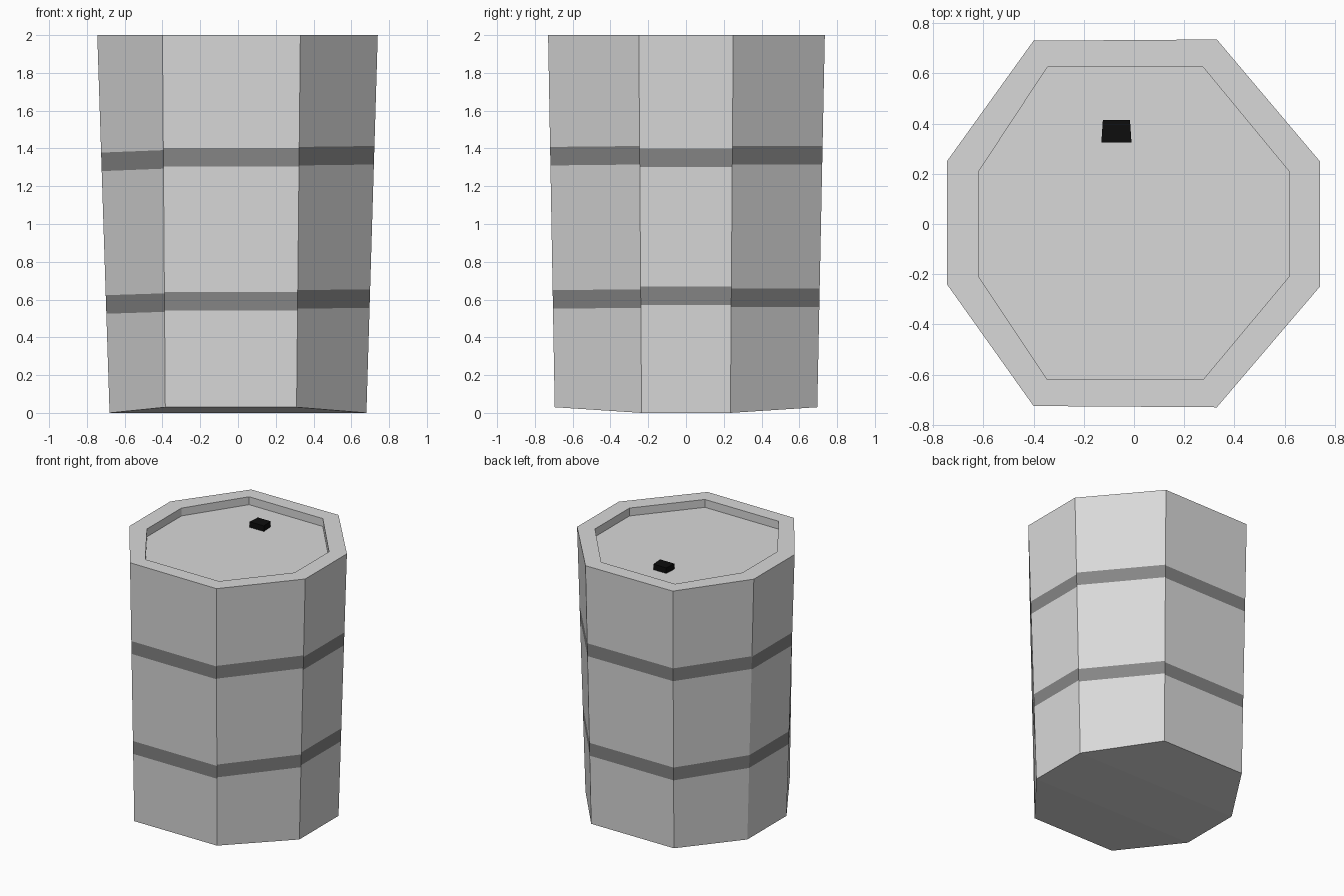
import bpy
from mathutils import Vector

if "Cube" in bpy.data.objects:
    bpy.data.objects.remove(bpy.data.objects["Cube"])


def material(name, v):
    m = bpy.data.materials.new(name)
    m.diffuse_color = (v, v, v, 1)
    m.use_nodes = True
    m.node_tree.nodes["Principled BSDF"].inputs["Base Color"].default_value = m.diffuse_color
    return m


body = material("light grey", 0.69)
dark = material("dark grey", 0.235)
black = material("black", 0.004)


def make(name, verts, faces, mats, indices=None):
    me = bpy.data.meshes.new(name)
    me.from_pydata(verts, [], faces)
    for m in mats:
        me.materials.append(m)
    if indices:
        for p, i in zip(me.polygons, indices):
            p.material_index = i
    me.update()
    ob = bpy.data.objects.new(name, me)
    bpy.context.collection.objects.link(ob)
    return ob


# Octagon outlines, counter-clockwise from the front-left corner
top = [(-.40, -.725), (.33, -.73), (.74, -.25), (.74, .25),
       (.33, .735), (-.40, .73), (-.745, .25), (-.745, -.24)]
bot = [(-.385, -.695), (.31, -.695), (.68, -.235), (.68, .235),
       (.31, .695), (-.385, .695), (-.68, .235), (-.68, -.235)]
inner = [(-.345, -.62), (.275, -.62), (.62, -.207), (.62, .207),
         (.275, .625), (-.345, .625), (-.62, .207), (-.62, -.207)]
T = [Vector((x, y, 2)) for x, y in top]
B = [Vector((x, y, .03 if abs(y) > .5 else 0)) for x, y in bot]

# Barrel wall: each side is split by two dark bands
# (band start heights per side: lower start, lower end, upper start, upper end)
bands = [(.543, .543, 1.305, 1.305), (.553, .555, 1.31, 1.315),
         (.57, .57, 1.302, 1.302), (.56, .56, 1.315, 1.315),
         (.55, .55, 1.31, 1.31), (.55, .55, 1.31, 1.31),
         (.55, .55, 1.305, 1.305), (.525, .535, 1.28, 1.293)]
W = .098
verts, faces, idx = [], [], []


def at(i, z):
    return B[i].lerp(T[i], (z - B[i].z) / (2 - B[i].z))


for i, (l0, l1, u0, u1) in enumerate(bands):
    j = (i + 1) % 8
    rows = [(B[i].z, B[j].z), (l0, l1), (l0 + W, l1 + W),
            (u0, u1), (u0 + W, u1 + W), (2, 2)]
    n = len(verts)
    for a, b in rows:
        verts += [at(i, a), at(j, b)]
    for r in range(5):
        k = n + 2 * r
        faces.append((k, k + 1, k + 3, k + 2))
        idx.append(r % 2)
make("barrel_wall", verts, faces, [body, dark], idx)

# Lid: flat rim, recess wall and sunken floor
F = 1.94
verts = T + [Vector((x, y, 2)) for x, y in inner] + [Vector((x, y, F)) for x, y in inner]
faces = []
for i in range(8):
    j = (i + 1) % 8
    faces += [(i, j, 8 + j, 8 + i), (8 + i, 8 + j, 16 + j, 16 + i)]
faces.append(tuple(range(16, 24)))
make("barrel_lid", verts, faces, [body])

# Slightly folded underside
make("barrel_base", B, [(7, 2, 1, 0), (6, 3, 2, 7), (5, 4, 3, 6)], [body])

# Small black bung on the lid
plan = [(-.13, .325), (-.01, .325), (-.016, .415), (-.124, .415)]
verts = [(x, y, z) for z in (F, F + .042) for x, y in plan]
faces = [(3, 2, 1, 0), (4, 5, 6, 7)]
faces += [(i, (i + 1) % 4, (i + 1) % 4 + 4, i + 4) for i in range(4)]
make("bung", verts, faces, [black])
